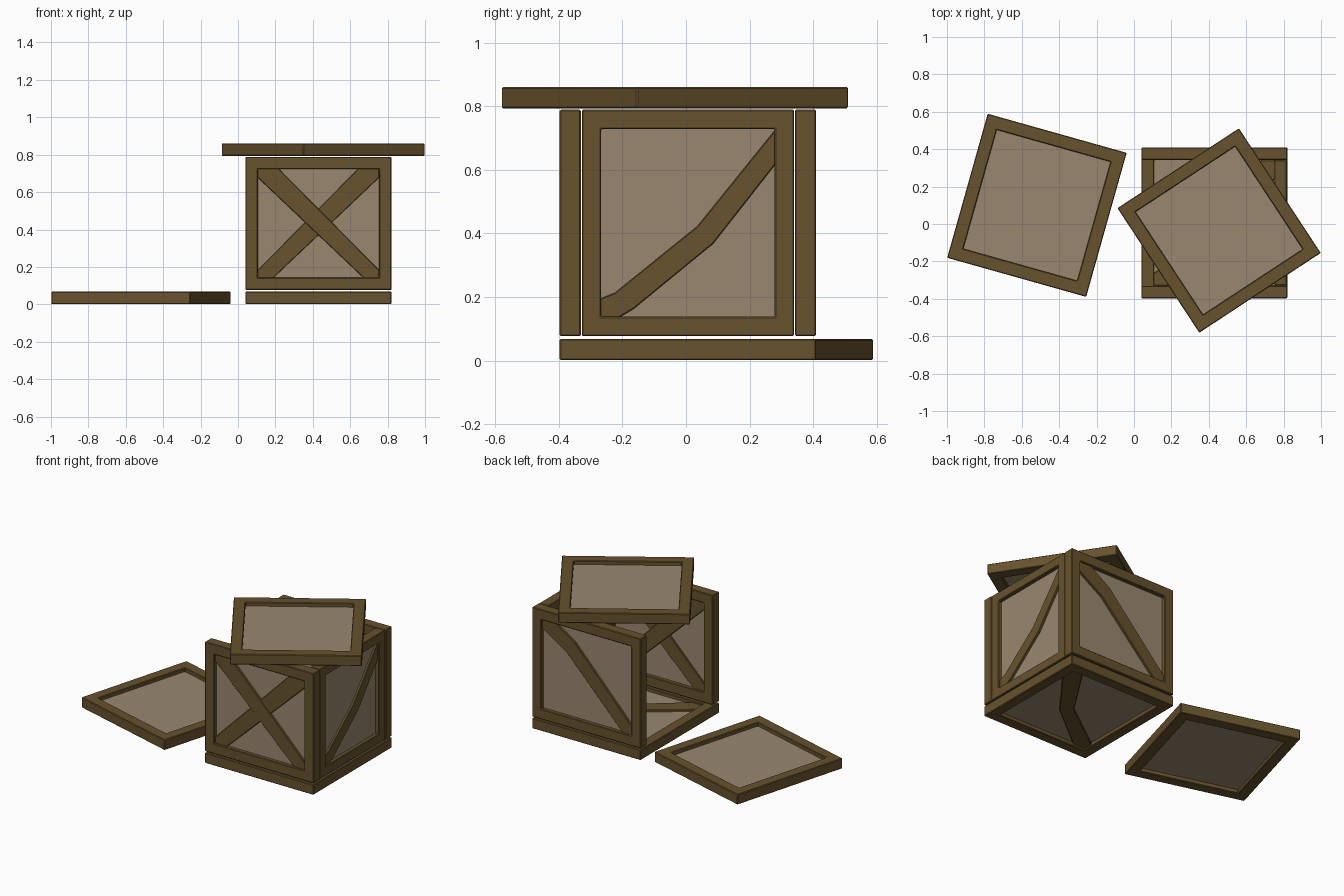
import bpy, bmesh
from math import radians
from mathutils import Matrix, Euler

if "Cube" in bpy.data.objects:
    bpy.data.objects.remove(bpy.data.objects["Cube"])


def material(name, color):
    m = bpy.data.materials.new(name)
    m.diffuse_color = (*color, 1)
    m.use_nodes = True
    m.node_tree.nodes["Principled BSDF"].inputs["Base Color"].default_value = m.diffuse_color
    return m


DARK = material("dark_wood", (0.135, 0.085, 0.026))
LIGHT = material("light_wood", (0.32, 0.245, 0.16))


def add_object(name, bm, mat, matrix, bevel=0):
    bmesh.ops.recalc_face_normals(bm, faces=bm.faces[:])
    mesh = bpy.data.meshes.new(name)
    bm.to_mesh(mesh)
    bm.free()
    mesh.materials.append(mat)
    ob = bpy.data.objects.new(name, mesh)
    bpy.context.collection.objects.link(ob)
    ob.matrix_world = matrix
    if bevel:
        mod = ob.modifiers.new("soft_edges", "BEVEL")
        mod.width = bevel
        mod.segments = 1
    return ob


def slab(points, t):
    """Outline extruded to thickness t, centred on local z = 0."""
    bm = bmesh.new()
    face = bm.faces.new([bm.verts.new((x, y, -t / 2)) for x, y in points])
    ext = bmesh.ops.extrude_face_region(bm, geom=[face])["geom"]
    bmesh.ops.translate(bm, vec=(0, 0, t),
                        verts=[v for v in ext if isinstance(v, bmesh.types.BMVert)])
    return bm


def rect(w, h):
    return [(-w / 2, -h / 2), (w / 2, -h / 2), (w / 2, h / 2), (-w / 2, h / 2)]


def frame(w, h, t, bar):
    """Rectangular ring: outer and inner loops on both sides."""
    bm = bmesh.new()
    loops = [[bm.verts.new((x, y, z)) for x, y in rect(a, b)]
             for a, b, z in ((w, h, -t / 2), (w, h, t / 2),
                             (w - 2 * bar, h - 2 * bar, t / 2),
                             (w - 2 * bar, h - 2 * bar, -t / 2))]
    for k in range(4):
        a, b = loops[k], loops[(k + 1) % 4]
        for i in range(4):
            j = (i + 1) % 4
            bm.faces.new((a[i], a[j], b[j], b[i]))
    return bm


def panel(name, w, h, bar, loc, rot, braces=(), t=0.067):
    """Framed board with optional braces; local +z is the outer side."""
    mat = Matrix.Translation(loc) @ Euler([radians(r) for r in rot]).to_matrix().to_4x4()
    add_object(name + "_frame", frame(w, h, t, bar), DARK, mat, 0.004)
    add_object(name + "_board", slab(rect(w - 2 * bar + 0.02, h - 2 * bar + 0.02), 0.018), LIGHT, mat)
    for i, pts in enumerate(braces):
        add_object(f"{name}_brace_{i + 1}", slab(pts, 0.046 - 0.007 * i), DARK, mat, 0.003)


# Brace outlines: straight cross, and hand-bent single braces
straight = [(-.325, .30), (-.22, .30), (.325, -.25), (.325, -.30), (.25, -.30), (-.325, .245)]
crossing = [(-x, y) for x, y in straight]
right_bend = [(-.28, -.30), (-.28, -.24), (-.23, -.22), (.03, -.01), (.28, .30),
              (.28, .19), (.08, -.065), (-.17, -.27), (-.22, -.30)]
back_bend = [(-.325, .30), (-.24, .30), (-.09, .20), (.325, -.24),
             (.325, -.30), (.26, -.30), (-.15, .12), (-.325, .23)]
base_bend = [(.325, -.335), (.325, -.24), (.08, .08), (-.24, .335),
             (-.325, .335), (-.325, .27), (.02, .02), (.25, -.335)]

# Crate: base and three walls, left side open
panel("base", .78, .807, .068, (.43, .006, .0345), (180, 0, 0), [base_bend])
panel("front_wall", .78, .712, .066, (.43, -.364, .433), (90, 0, 0), [straight, crossing])
panel("back_wall", .78, .712, .066, (.43, .376, .433), (90, 0, 180), [back_bend])
panel("right_wall", .668, .712, .061, (.784, .006, .433), (90, 0, 90), [right_bend])

# Loose panels: turned lid on top, one leaning-off panel on the ground
panel("lid", .777, .797, .07, (.455, -.035, .827), (0, 0, 33.3))
panel("loose_panel", .772, .80, .07, (-.519, .10, .0345), (0, 0, -15.7))
